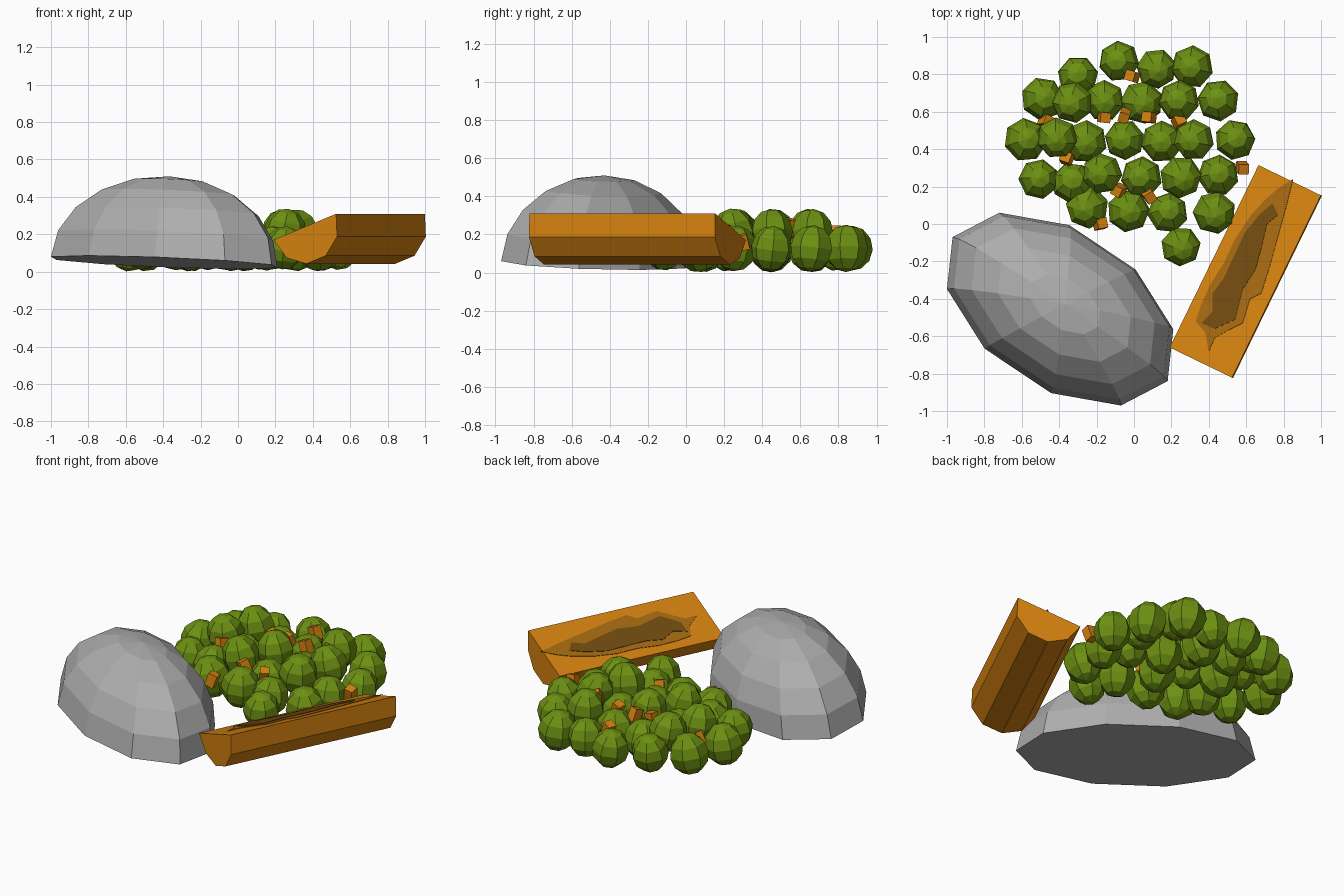
import bpy
import bmesh
import math
import random
from mathutils import Matrix, Vector, Euler

random.seed(4)
default_cube = bpy.data.objects.get("Cube")
if default_cube:
    bpy.data.objects.remove(default_cube, do_unlink=True)


def make_material(name, red, green, blue):
    mat = bpy.data.materials.new(name)
    mat.use_nodes = True
    colour = (red, green, blue, 1)
    mat.diffuse_color = colour
    mat.node_tree.nodes["Principled BSDF"].inputs["Base Color"].default_value = colour
    return mat


stone_grey = make_material("stone grey", .42, .42, .42)
leaf_green = make_material("leaf green", .15, .28, .006)
wood_orange = make_material("wood orange", .66, .22, .005)
stain_brown = make_material("stain brown", .37, .14, .006)
dark_brown = make_material("dark brown", .17, .07, .005)


def finish(bm, name, mat):
    """Turn a bmesh into a flat shaded object with one material."""
    mesh = bpy.data.meshes.new(name)
    bm.normal_update()
    bm.to_mesh(mesh)
    bm.free()
    mesh.materials.append(mat)
    obj = bpy.data.objects.new(name, mesh)
    bpy.context.collection.objects.link(obj)
    return obj


# Rock: upper half of a faceted sphere, stretched into a leaning ellipsoid
def lean(x, y):
    return -.06 * x - .057 * y


bm = bmesh.new()
bmesh.ops.create_uvsphere(bm, u_segments=10, v_segments=10, radius=1)
lower_half = [v for v in bm.verts if v.co.z < -.01]
bmesh.ops.delete(bm, geom=lower_half, context="VERTS")
bmesh.ops.holes_fill(bm, edges=[e for e in bm.edges if e.is_boundary])
bmesh.ops.recalc_face_normals(bm, faces=bm.faces)
short_axis = Vector((.238, .347, lean(.238, .347)))
long_axis = Vector((-.575, .385, lean(-.575, .385)))
up_axis = Vector((.06, .057, 1)) * .46
shape = Matrix((short_axis, long_axis, up_axis)).transposed().to_4x4()
bm.transform(Matrix.Translation((-.395, -.455, .05)) @ shape)
finish(bm, "rock", stone_grey)

# Split log: half a ten-sided cylinder, rolled so its cut face leans
log_start = Vector((.19, -.66, 0))
log_run = Vector((.475, .975, 0))
across = Vector((.9, -.435, 0)).normalized()
log_width = .372
log_radius = .198
log_tilt = math.atan2(.14, log_width)

bm = bmesh.new()
section = []
for step in range(6):
    angle = log_tilt - step * math.pi / 5
    offset = log_width / 2 + log_radius * math.cos(angle)
    height = .24 + log_radius * math.sin(angle)
    section.append(bm.verts.new(log_start + across * offset + Vector((0, 0, height))))
end_face = bm.faces.new(section)
extruded = bmesh.ops.extrude_face_region(bm, geom=[end_face], use_keep_orig=True)
moved = [g for g in extruded["geom"] if isinstance(g, bmesh.types.BMVert)]
bmesh.ops.translate(bm, verts=moved, vec=log_run)
bmesh.ops.recalc_face_normals(bm, faces=bm.faces)
finish(bm, "split_log", wood_orange)


# Stains: thin plates lying on the leaning cut face of the log
def stain(name, outline, lift, mat):
    bm = bmesh.new()
    corners = []
    for x, y in outline:
        point = Vector((x / 100, y / 100, 0))
        offset = (point - log_start).dot(across)
        point.z = .17 + offset * math.tan(log_tilt) + lift
        corners.append(bm.verts.new(point))
    face = bm.faces.new(corners)
    face.normal_update()
    if face.normal.z < 0:
        face.normal_flip()
    plate = finish(bm, name, mat)
    solidify = plate.modifiers.new("thickness", "SOLIDIFY")
    solidify.thickness = .003
    solidify.offset = -1


stain("log_stain_outer", [
    (85, 24), (81, 8), (76, -10), (73, -21), (68, -37), (62, -40), (58, -53),
    (50, -57), (43, -61), (40, -68), (38, -58), (33, -52), (36, -43),
    (41, -32), (48, -21), (54, -8), (62, 4), (70, 13), (77, 19)],
    .004, stain_brown)
stain("log_stain_inner", [
    (74, 11), (77, 5), (71, 0), (68, -13), (65, -24), (58, -35), (54, -51),
    (43, -56), (36, -53), (42, -47), (42, -37), (48, -29), (54, -16),
    (59, -5), (67, 5)],
    .007, dark_brown)


# Bush: seven-sided leaf balls in a low and a raised layer
def leaf_balls(name, centres, height):
    bm = bmesh.new()
    for x, y in centres:
        radius = random.uniform(.108, .118)
        turn = Euler((random.uniform(-.2, .2), random.uniform(-.2, .2),
                      random.uniform(0, math.tau)))
        place = Matrix.Translation((x / 100, y / 100, height))
        size = Matrix.Diagonal((radius, radius, radius * 1.08, 1))
        bmesh.ops.create_uvsphere(bm, u_segments=7, v_segments=6, radius=1,
                                  matrix=place @ turn.to_matrix().to_4x4() @ size)
    finish(bm, name, leaf_green)


leaf_balls("bush_low_leaves", [
    (-8, 87), (12, 83), (31, 84), (-30, 79), (-49, 67), (-16, 66), (4, 65),
    (45, 66), (-58, 45), (-26, 44), (15, 44), (54, 45), (-51, 24), (-33, 22),
    (4, 25), (45, 26), (-25, 9), (-3, 7), (18, 6), (43, 6), (25, -12)], .127)
leaf_balls("bush_high_leaves", [
    (-33, 65), (24, 66), (-41, 46), (-5, 45), (32, 45), (-17, 27), (25, 25)], .215)

# Twigs: small blocks tucked between the leaf balls
bm = bmesh.new()
for x, y, z in [(-47, 55, 17), (-16, 57, 22), (-5, 58, 22), (8, 57, 22),
                (24, 55, 24), (-1, 79, 20), (-36, 35, 20), (-8, 18, 20),
                (8, 15, 20), (-18, 0, 16), (58, 30, 16)]:
    turn = Euler((random.uniform(-.4, .4), random.uniform(-.4, .4),
                  random.uniform(-.6, .6)))
    size = Matrix.Diagonal((.055, .055, .08, 1))
    place = Matrix.Translation((x / 100, y / 100, z / 100))
    bmesh.ops.create_cube(bm, size=1, matrix=place @ turn.to_matrix().to_4x4() @ size)
finish(bm, "bush_twigs", wood_orange)
